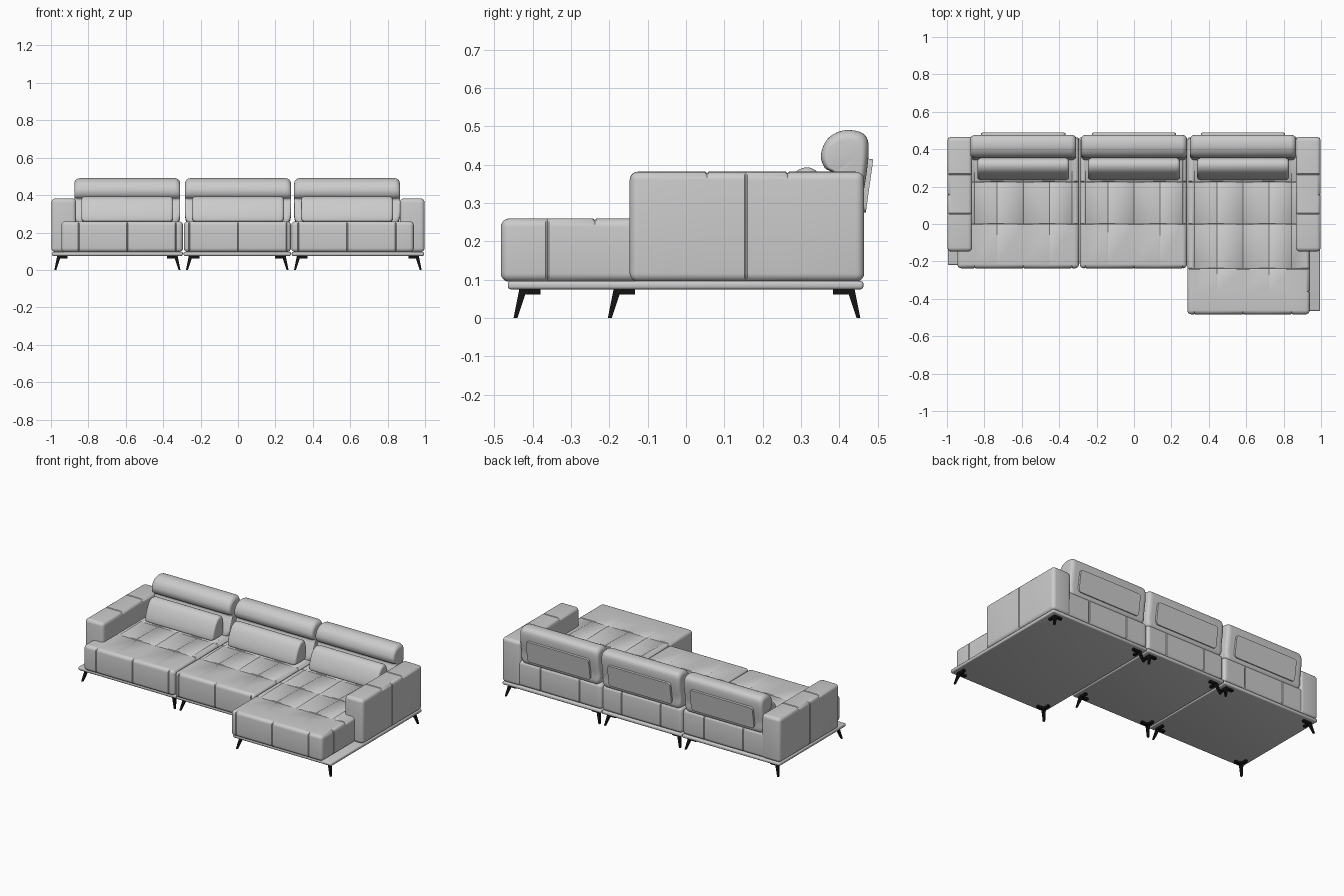
import bpy, bmesh, math
from mathutils import Vector, Matrix

if "Cube" in bpy.data.objects:
    bpy.data.objects.remove(bpy.data.objects["Cube"])


def material(name, rgb, rough):
    m = bpy.data.materials.new(name)
    m.use_nodes = True
    m.diffuse_color = (*rgb, 1)
    bsdf = m.node_tree.nodes["Principled BSDF"]
    bsdf.inputs["Base Color"].default_value = (*rgb, 1)
    bsdf.inputs["Roughness"].default_value = rough
    return m


FABRIC = material("light grey upholstery", (0.6, 0.6, 0.6), 0.7)
METAL = material("black metal", (0.006, 0.006, 0.006), 0.4)


def finish(name, bm, mat, angle=40):
    bmesh.ops.recalc_face_normals(bm, faces=bm.faces)
    mesh = bpy.data.meshes.new(name)
    bm.to_mesh(mesh)
    bm.free()
    mesh.materials.append(mat)
    ob = bpy.data.objects.new(name, mesh)
    bpy.context.collection.objects.link(ob)
    bpy.ops.object.select_all(action="DESELECT")
    ob.select_set(True)
    bpy.context.view_layer.objects.active = ob
    bpy.ops.object.shade_smooth_by_angle(angle=math.radians(angle))
    return ob


def stitch(bm, axis, at, facing, depth=0.004, width=0.004):
    """Press a narrow seam into the faces that look along 'facing'."""
    normal = Vector([float(i == axis) for i in range(3)])
    for off in (-width, 0, width):
        bmesh.ops.bisect_plane(bm, geom=bm.verts[:] + bm.edges[:] + bm.faces[:],
                               plane_co=normal * (at + off), plane_no=normal)
    bm.normal_update()
    line = [v for v in bm.verts if abs(v.co[axis] - at) < 1e-5
            and v.normal.dot(facing) > 0.35]
    moves = [(v, v.normal * depth) for v in line]
    for v, move in moves:
        v.co -= move


def soft_box(name, x, y, z, radius, seams=(), mat=FABRIC, segments=5):
    bm = bmesh.new()
    bmesh.ops.create_cube(bm, size=1)
    for v in bm.verts:
        v.co = [lo + (c + 0.5) * (hi - lo) for c, (lo, hi) in zip(v.co, (x, y, z))]
    bmesh.ops.bevel(bm, geom=bm.edges[:], offset=radius, segments=segments,
                    profile=0.5, affect="EDGES")
    bmesh.ops.recalc_face_normals(bm, faces=bm.faces)
    for axis, at, facing in seams:
        stitch(bm, axis, at, Vector(facing))
    return finish(name, bm, mat)


def smooth_loop(points, steps=4):
    """Closed Catmull-Rom curve through the points."""
    out, n = [], len(points)
    for i in range(n):
        a, b, c, d = (Vector(points[(i + k) % n]) for k in (-1, 0, 1, 2))
        for s in range(steps):
            t = s / steps
            out.append(0.5 * (2 * b + (c - a) * t + (2 * a - 5 * b + 4 * c - d) * t * t
                              + (3 * b - a - 3 * c + d) * t ** 3))
    return out


def cushion(name, profile, cx, width, radius, shrink):
    """Sweep a side profile across x, rounding both ends."""
    loop = smooth_loop(profile)
    mid = sum(loop, Vector((0, 0))) / len(loop)
    half, ends = width / 2, 6
    arc = [math.pi / 2 * i / ends for i in range(ends + 1)]
    right = [(half - radius + radius * math.sin(a), 1 - shrink * (1 - math.cos(a))) for a in arc]
    stations = [(-x, s) for x, s in reversed(right)] + right
    bm = bmesh.new()
    rings = [[bm.verts.new((cx + x, *(mid + (p - mid) * s))) for p in loop]
             for x, s in stations]
    n = len(loop)
    for r, q in zip(rings, rings[1:]):
        for i in range(n):
            bm.faces.new((r[i], r[(i + 1) % n], q[(i + 1) % n], q[i]))
    bm.faces.new(rings[0])
    bm.faces.new(rings[-1])
    return finish(name, bm, FABRIC, 50)


def bar(bm, lower, upper, a, b):
    """Tapered square bar between two points, half widths a and b."""
    corners = [(-1, -1), (1, -1), (1, 1), (-1, 1)]
    lo, hi = ([bm.verts.new((p[0] + r * i, p[1] + r * j, p[2])) for i, j in corners]
              for p, r in ((lower, a), (upper, b)))
    bm.faces.new(lo)
    bm.faces.new(hi)
    for k in range(4):
        bm.faces.new((lo[k], lo[k - 1], hi[k - 1], hi[k]))


def leg(name, x, y, sx, sy):
    """Splayed foot with two mounting arms pointing into the module."""
    bm = bmesh.new()
    bar(bm, (x, y, 0), (x - sx * 0.02, y - sy * 0.02, 0.075), 0.005, 0.010)
    for dx, dy in ((0.056, 0.016), (0.016, 0.056)):
        cx, cy = x - sx * (0.010 + dx / 2), y - sy * (0.010 + dy / 2)
        box = bmesh.ops.create_cube(bm, size=1)["verts"]
        for v in box:
            v.co = (cx + v.co.x * dx, cy + v.co.y * dy, 0.0685 + v.co.z * 0.015)
    finish(name, bm, METAL, 30)


BACKREST = [(0.345, 0.25), (0.365, 0.33), (0.385, 0.375), (0.362, 0.392), (0.352, 0.425),
            (0.367, 0.465), (0.40, 0.487), (0.435, 0.49), (0.464, 0.48), (0.476, 0.455),
            (0.474, 0.40), (0.462, 0.32), (0.45, 0.25)]
LUMBAR = [(0.25, 0.258), (0.236, 0.275), (0.25, 0.325), (0.276, 0.372), (0.303, 0.391),
          (0.33, 0.39), (0.35, 0.368), (0.352, 0.31), (0.345, 0.26)]
UP, FRONT, BACK = (0, 0, 1), (0, -1, 0), (0, 1, 0)

# Module: name, base x range, seat x range, seat front, backrest centre
modules = [("right", (-0.995, -0.295), (-0.945, -0.294), -0.237, -0.592),
           ("middle", (-0.291, 0.283), (-0.290, 0.283), -0.237, 0.0),
           ("left", (0.287, 0.995), (0.285, 0.94), -0.483, 0.583)]

for name, base_x, seat_x, front, cx in modules:
    # Platform
    soft_box(name + "_base", base_x, (front + 0.018, 0.463), (0.075, 0.097), 0.008, segments=3)

    # Seat with pressed seams on top, front and back
    seams = [(1, 0.0, UP), (1, 0.225, UP)]
    if name == "left":
        seams += [(1, -0.238, UP), (1, -0.362, (1, 0, 0))]
    seams += [(0, cx + off, FRONT) for off in (-0.26, 0.0, 0.26)]
    seams += [(0, cx + off, BACK) for off in (-0.14, 0.14)]
    soft_box(name + "_seat", seat_x, (front, 0.46), (0.095, 0.26), 0.022, seams)

    # Backrest with head roll, and the loose lumbar pillow
    cushion(name + "_backrest", BACKREST, cx, 0.565, 0.03, 0.28)
    cushion(name + "_lumbar_pillow", LUMBAR, cx, 0.49, 0.02, 0.25)

    # Rounded plate on the back of the backrest
    bm = bmesh.new()
    bmesh.ops.create_cube(bm, size=1, matrix=Matrix.Diagonal((0.45, 0.016, 0.14, 1)))
    upright = [e for e in bm.edges if abs(e.verts[0].co.y - e.verts[1].co.y) > 0.01]
    bmesh.ops.bevel(bm, geom=upright, offset=0.018, segments=5, profile=0.5, affect="EDGES")
    bmesh.ops.transform(bm, verts=bm.verts, matrix=Matrix.Translation((cx, 0.471, 0.346))
                        @ Matrix.Rotation(math.radians(-8), 4, "X"))
    finish(name + "_back_plate", bm, FABRIC, 35)

    # Four legs under each module
    for sx, x in ((-1, base_x[0] + 0.018), (1, base_x[1] - 0.018)):
        for sy, y in ((-1, front + 0.038), (1, 0.45)):
            leg(f"{name}_{'front' if sy < 0 else 'back'}_leg", x, y, sx, sy)

# Armrests
for side, name in ((-1, "right"), (1, "left")):
    xs = sorted((side * 0.865, side * 0.998))
    soft_box(name + "_armrest", xs, (-0.147, 0.465), (0.095, 0.382), 0.022,
             [(1, 0.156, (side, 0, 0)), (1, 0.055, UP), (1, 0.265, UP)])
